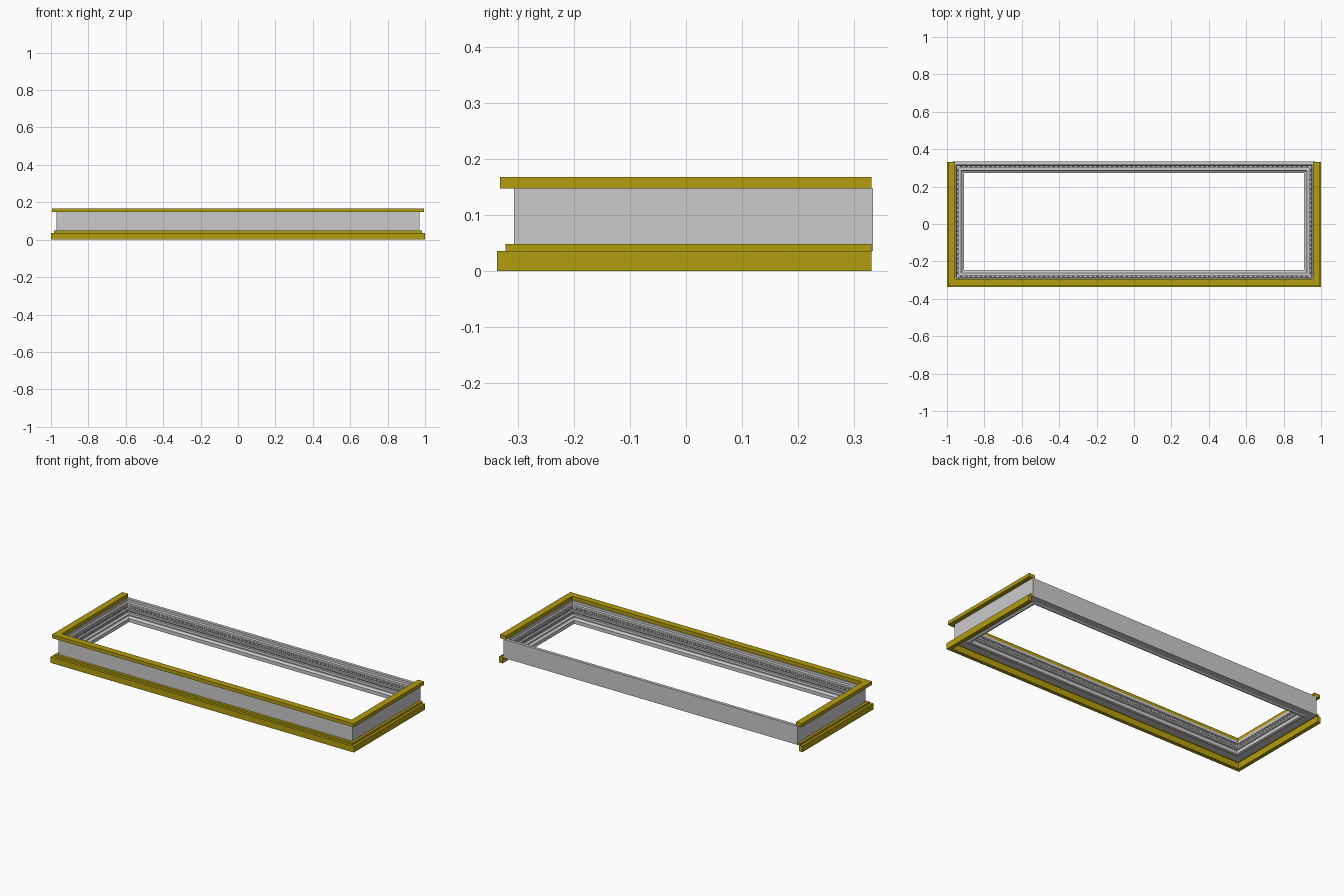
import bpy, bmesh
from mathutils import Matrix, Vector

if "Cube" in bpy.data.objects:
    bpy.data.objects.remove(bpy.data.objects["Cube"])

gold = bpy.data.materials.new("gold")
gold.diffuse_color = (0.45, 0.34, 0.004, 1)
gold.use_nodes = True
gold.node_tree.nodes["Principled BSDF"].inputs["Base Color"].default_value = gold.diffuse_color
X, YF, YB = 0.97, -0.307, 0.333   # outer wall faces


def finish(name, bm, mat=None):
    bmesh.ops.recalc_face_normals(bm, faces=bm.faces)
    me = bpy.data.meshes.new(name)
    bm.to_mesh(me)
    bm.free()
    ob = bpy.data.objects.new(name, me)
    bpy.context.collection.objects.link(ob)
    if mat:
        me.materials.append(mat)
    return ob


def sweep(name, profile, ring=True, mat=None):
    """Sweep (inset, height) profile round the mitred frame; ring=False leaves the back open."""
    bm = bmesh.new()
    loops = []
    for sx, back in ((-1, 1), (-1, 0), (1, 0), (1, 1)):
        loops.append([bm.verts.new((sx * (X - d),
                      ((YB - d) if ring else 0.331) if back else YF + d, z))
                      for d, z in profile])
    n = len(profile)
    for i in range(4 if ring else 3):
        a, b = loops[i], loops[(i + 1) % 4]
        for j in range(n):
            k = (j + 1) % n
            bm.faces.new((a[j], a[k], b[k], b[j]))
    if not ring:
        bm.faces.new(loops[0])
        bm.faces.new(loops[3])
    return finish(name, bm, mat)


# grey wall with stepped inner mouldings
sweep("wall", [(0, 0.036), (0, 0.147), (0.012, 0.147), (0.012, 0.05), (0.012, 0.036)])
sweep("upper_inner_moulding", [(0.012, 0.147), (0.018, 0.147), (0.018, 0.132), (0.024, 0.126),
                               (0.024, 0.120), (0.012, 0.120)])
sweep("dentil_backing", [(0.012, 0.120), (0.022, 0.120), (0.022, 0.095), (0.012, 0.095)])
sweep("middle_inner_moulding", [(0.012, 0.095), (0.034, 0.095), (0.034, 0.086), (0.028, 0.080),
                                (0.028, 0.070), (0.012, 0.070)])
sweep("lower_inner_moulding", [(0.012, 0.070), (0.046, 0.070), (0.046, 0.064), (0.052, 0.058),
                               (0.060, 0.055), (0.060, 0.034), (0.050, 0.030), (0.040, 0.036),
                               (0.012, 0.036)])

# dentil blocks round the inside
bm = bmesh.new()


def block(x, y, sx, sy):
    bmesh.ops.create_cube(bm, size=1, matrix=Matrix.Translation((x, y, 0.107)) @
                          Matrix.Diagonal(Vector((sx, sy, 0.014, 1))))


d = 0.025
for i in range(72):
    x = -0.923 + 1.846 * i / 71
    block(x, YF + d, 0.014, 0.008)
    block(x, YB - d, 0.014, 0.008)
for i in range(23):
    y = -0.26 + 0.546 * i / 22
    for s in (-1, 1):
        block(s * (X - d), y, 0.008, 0.014)
finish("dentils", bm)

# gold trim on front and sides
sweep("top_trim", [(-0.025, 0.147), (-0.025, 0.168), (0.014, 0.168), (0.014, 0.147)], False, gold)
sweep("base_trim", [(-0.030, 0), (-0.030, 0.036), (-0.015, 0.036), (-0.015, 0.048),
                    (0, 0.048), (0, 0.036), (-0.008, 0.036), (-0.008, 0)], False, gold)
